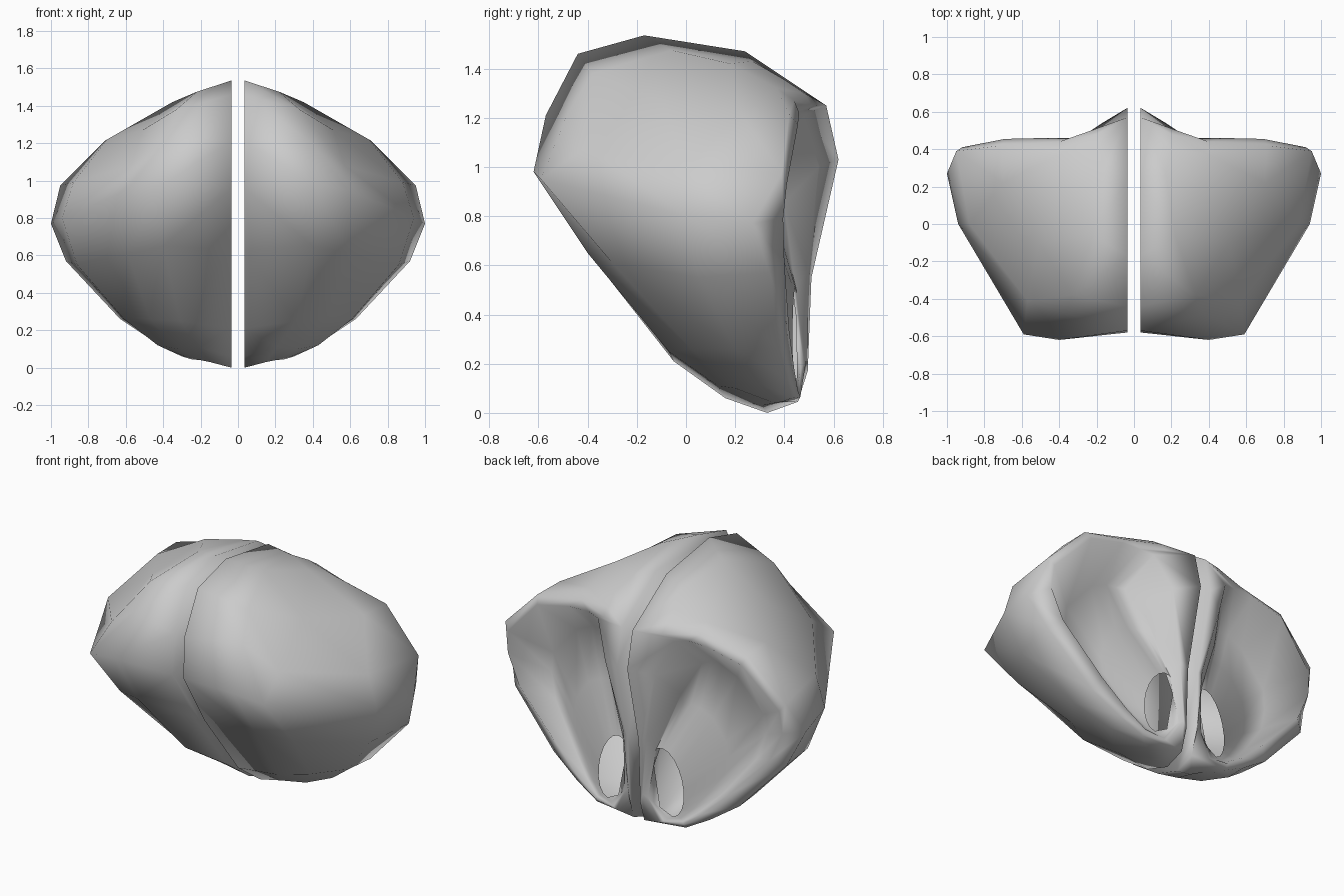
import bpy, bmesh, math
from mathutils import Vector

if "Cube" in bpy.data.objects:
    bpy.data.objects.remove(bpy.data.objects["Cube"])

X0 = 0.036                      # half of the central gap
TOP = (X0, .57, 1.25)           # shared end points of all front curves
BOT = (X0, .455, .045)

# inner front outline (y, z) on the gap plane
inner_yz = [(.24, 1.47), (-.17, 1.535), (-.44, 1.46), (-.57, 1.21), (-.58, .96),
            (-.38, .63), (-.05, .21), (.16, .06), (.33, .0)]
inner = [(X0, y, z) for y, z in inner_yz]
# front dome curves, from the gap outwards
dome_a = [(.17, .27, 1.43), (.22, -.06, 1.475), (.33, -.38, 1.38), (.37, -.48, 1.22), (.4, -.62, .98),
          (.4, -.4, .65), (.31, -.07, .25), (.21, .13, .11), (.15, .31, .03)]
dome_b = [(.2, .4, 1.355), (.35, .18, 1.42), (.51, -.1, 1.27), (.57, -.41, 1.08), (.59, -.59, .95),
          (.59, -.3, .61), (.47, .02, .26), (.32, .2, .10), (.2, .36, .04)]
dome_c = [(.2, .48, 1.3), (.4, .37, 1.32), (.7, .22, 1.22), (.88, 0, .99), (.94, 0, .8),
          (.86, .05, .55), (.61, .2, .26), (.43, .3, .12), (.25, .39, .045)]
outer_rim = [(.2, .51, 1.25), (.4, .44, 1.27), (.71, .42, 1.215), (.95, .39, .975), (1, .27, .77),
             (.92, .34, .57), (.63, .38, .26), (.45, .41, .14), (.3, .43, .06)]
inner_edge = [(X0, .495, .17), (X0, .51, .55), (X0, .62, 1.03)]
# lip of the dish at the back
lip = [(.26, .48, 1.21), (.34, .46, 1.225), (.47, .46, 1.22), (.69, .455, 1.17), (.92, .41, .93),
       (.93, .395, .79), (.85, .40, .61), (.58, .42, .33), (.42, .44, .18), (.3, .455, .09),
       (.15, .465, .065), (.05, .49, .22), (.08, .495, .58), (.17, .54, 1.0)]
# how deep the floor sinks below each lip point
sink = [.15, .17, .17, .17, .15, .14, .12, .07, .03, .01, 0, 0, .04, .12]


def hole_ring(n):
    """Tilted oval opening, running in step with the lip points."""
    pts = []
    for i in range(n):
        turn = 19 * i if i <= 10 else 190 + (i - 10) * 42.5
        t = math.radians(105 - turn)
        pts.append((.178 + .105 * math.cos(t) - .035 * math.sin(t),
                    .445 - .012 * math.cos(t), .31 + .2 * math.sin(t)))
    return pts


def floor_ring(k, depth, pull):
    """Dish floor between lip and opening, pulled towards the dish middle."""
    pts = []
    for i, (a, b) in enumerate(zip(lip, hole_ring(len(lip)))):
        a, b = Vector(a), Vector(b)
        p = a.lerp(b, k)
        p.x += pull * (.5 - p.x) * min(1, (a - b).length / .7) ** 2 * (.4 if 3 < i < 10 else 1)
        p.y -= depth * sink[i]
        pts.append(p)
    return pts


bm = bmesh.new()


def verts(pts):
    return [bm.verts.new(p) for p in pts]


def loft(a, b, closed=False):
    n = len(a)
    for i in range(n if closed else n - 1):
        j = (i + 1) % n
        f = []
        for v in (a[i], a[j], b[j], b[i]):
            if v not in f:
                f.append(v)
        bm.faces.new(f)


# front dome
top, bot = verts([TOP, BOT])
curves = [[top] + verts(c) + [bot] for c in (inner, dome_a, dome_b, dome_c, outer_rim)]
for a, b in zip(curves, curves[1:]):
    loft(a, b)
# dish at the back with open hole
edge = verts(inner_edge)
rings = [curves[-1] + edge, verts(lip), verts(floor_ring(.25, 1, .4)),
         verts(floor_ring(.62, .6, .2)), verts(hole_ring(len(lip)))]
for a, b in zip(rings, rings[1:]):
    loft(a, b, True)
# wall along the gap
bm.faces.new(curves[0] + edge)
bmesh.ops.recalc_face_normals(bm, faces=bm.faces)
for f in bm.faces:
    f.smooth = True

mesh = bpy.data.meshes.new("twin_shell")
bm.to_mesh(mesh)
bm.free()
shell = bpy.data.objects.new("twin_shell", mesh)
bpy.context.collection.objects.link(shell)
# second half
mirror = shell.modifiers.new("mirror", 'MIRROR')
mirror.use_mirror_merge = False
